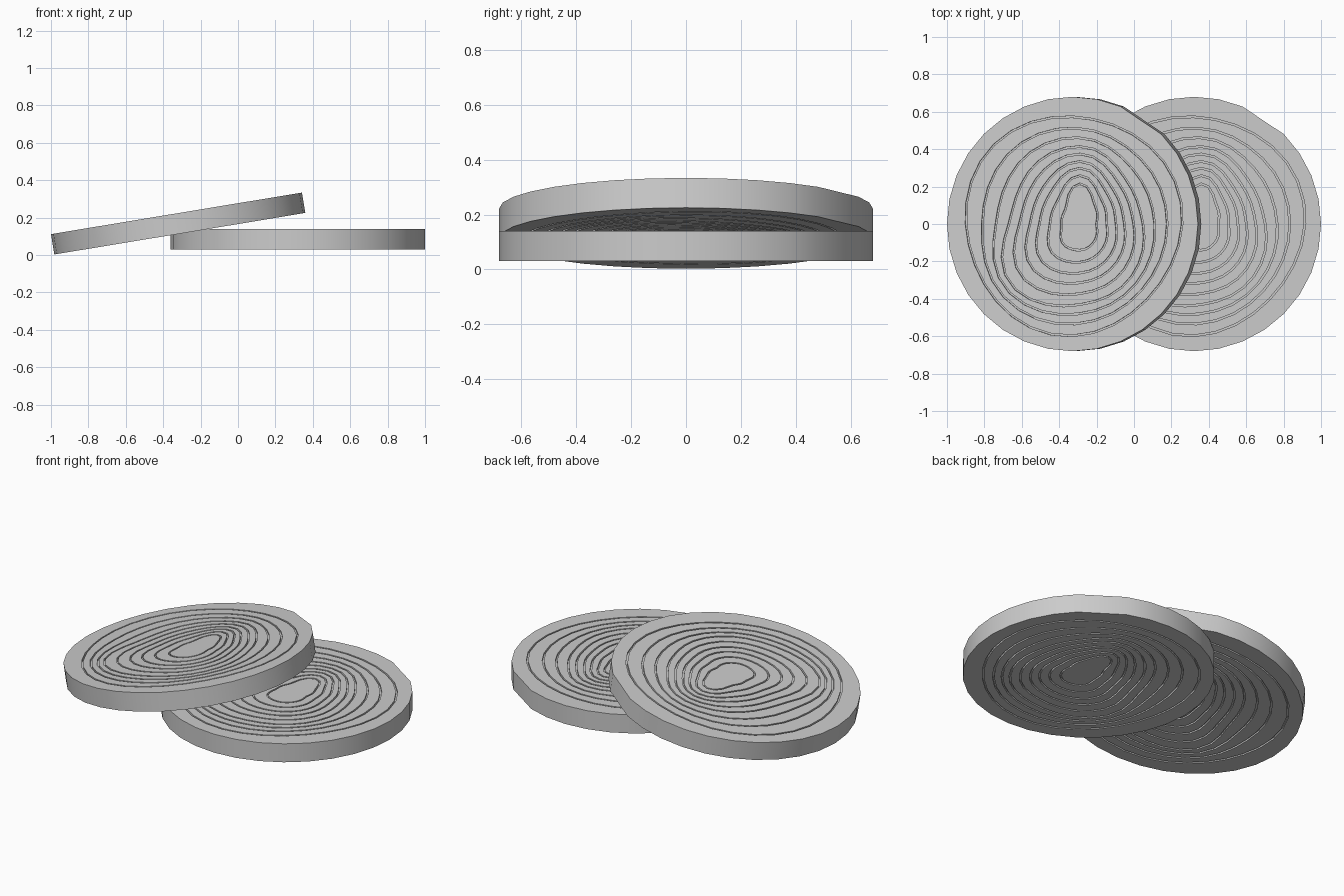
import bpy, bmesh, math

if "Cube" in bpy.data.objects:
    bpy.data.objects.remove(bpy.data.objects["Cube"])

N, R, H = 32, 0.68, 0.11          # rim sides, radius, thickness
GROOVE_W, GROOVE_D = 0.009, 0.012
CORE = (0.04, 0.0)

# Key growth-ring outlines: heart of the wood, middle ring
HEART = [(0.07, 0.23), (0.0, 0.21), (-0.03, 0.09), (-0.06, -0.02), (-0.06, -0.11),
         (0.07, -0.14), (0.13, -0.08), (0.13, 0.0), (0.11, 0.12)]
MIDDLE = [(-0.39, -0.2), (-0.36, -0.32), (-0.2, -0.42), (0.05, -0.43), (0.25, -0.36),
          (0.37, -0.2), (0.37, 0.05), (0.28, 0.25), (0.12, 0.41), (-0.05, 0.41),
          (-0.2, 0.33), (-0.3, 0.16), (-0.34, 0.0)]
RINGS = [2.0, 1.62, 1.3, 1.0, 0.8, 0.6, 0.42, 0.22, 0.0]


def polar_outline(points):
    """Resample an outline to N points around the core."""
    pol = sorted((math.atan2(y - CORE[1], x - CORE[0]) % math.tau,
                  math.hypot(x - CORE[0], y - CORE[1])) for x, y in points)
    pol = [(pol[-1][0] - math.tau, pol[-1][1])] + pol + [(pol[0][0] + math.tau, pol[0][1])]
    radii = []
    for i in range(N):
        a = math.tau * i / N
        for (a0, r0), (a1, r1) in zip(pol, pol[1:]):
            if a0 <= a <= a1:
                radii.append(r0 + (r1 - r0) * (a - a0) / (a1 - a0))
                break
    radii = [(radii[i - 1] + 2 * radii[i] + radii[(i + 1) % N]) / 4 for i in range(N)]
    return [(CORE[0] + r * math.cos(math.tau * i / N),
             CORE[1] + r * math.sin(math.tau * i / N)) for i, r in enumerate(radii)]


def circle(radius, wobble=0.0):
    return [((radius + wobble * math.sin(3 * a + 0.6)) * math.cos(a),
             (radius + wobble * math.sin(3 * a + 0.6)) * math.sin(a))
            for a in (math.tau * i / N for i in range(N))]


heart, middle, outer = polar_outline(HEART), polar_outline(MIDDLE), circle(0.59, 0.015)
rim = circle(R)
rim[5] = (rim[5][0] * 0.98, rim[5][1] * 0.98)   # slightly flattened side


def ring(t):
    a, b, f = (heart, middle, t) if t <= 1 else (middle, outer, t - 1)
    return [(p[0] + (q[0] - p[0]) * f, p[1] + (q[1] - p[1]) * f) for p, q in zip(a, b)]


def inset(loop, d):
    out = []
    for i, (x, y) in enumerate(loop):
        (x0, y0), (x1, y1) = loop[i - 1], loop[(i + 1) % N]
        tx, ty = x1 - x0, y1 - y0
        n = math.hypot(tx, ty)
        out.append((x - d * ty / n, y + d * tx / n))
    return out


def wood_slice(name, location, tilt):
    bm = bmesh.new()

    def add(loop, z):
        return [bm.verts.new((x, y, z)) for x, y in loop]

    def bridge(a, b):
        for i in range(N):
            j = (i + 1) % N
            bm.faces.new((a[i], a[j], b[j], b[i]))

    # Grooved top and bottom faces
    rims = []
    for s in (1, -1):
        z, zg = s * H / 2, s * (H / 2 - GROOVE_D)
        prev = add(rim, z)
        rims.append(prev)
        for t in RINGS:
            o = ring(t)
            n = inset(o, GROOVE_W)
            for loop, height in ((o, z), (o, zg), (n, zg), (n, z)):
                cur = add(loop, height)
                bridge(prev, cur)
                prev = cur
        bm.faces.new(prev)
    # Bark edge
    bridge(rims[1], rims[0])
    bmesh.ops.recalc_face_normals(bm, faces=bm.faces)
    mesh = bpy.data.meshes.new(name)
    bm.to_mesh(mesh)
    bm.free()
    obj = bpy.data.objects.new(name, mesh)
    bpy.context.collection.objects.link(obj)
    obj.location = location
    obj.rotation_euler = (0, -tilt, 0)
    bpy.ops.object.select_all(action='DESELECT')
    obj.select_set(True)
    bpy.context.view_layer.objects.active = obj
    bpy.ops.object.shade_smooth_by_angle(angle=math.radians(30))


wood_slice("flat_wood_slice", (0.32, 0, 0.085), 0)
wood_slice("leaning_wood_slice", (-0.32, 0, 0.168), math.radians(9.4))
